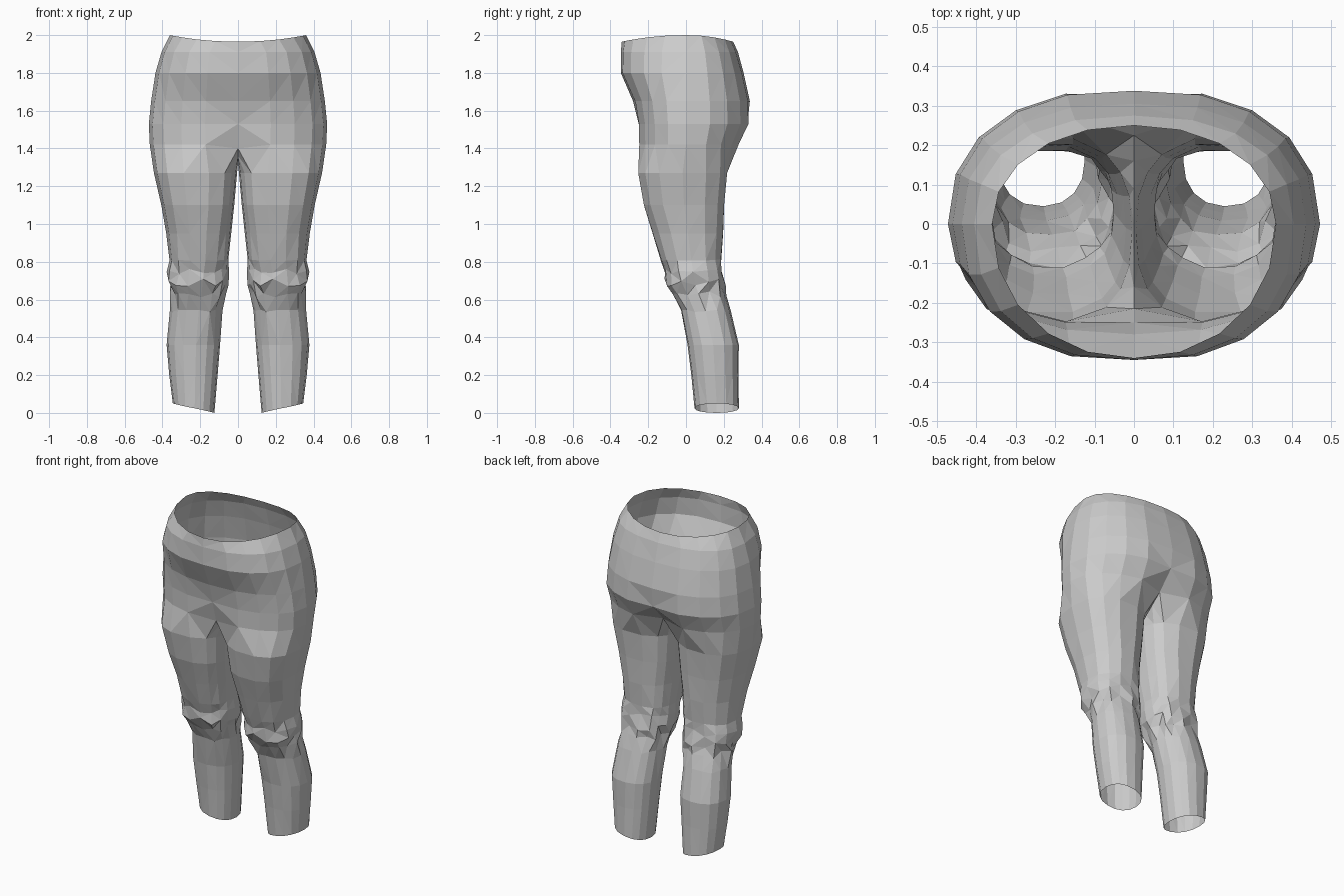
import bpy, bmesh, random
from math import sin, cos, pi, radians

if "Cube" in bpy.data.objects:
    bpy.data.objects.remove(bpy.data.objects["Cube"])

random.seed(4)
N = 10      # segments in half of a trunk ring (front centre to back centre)
M = 6       # segments along the crotch seam / inner leg

# trunk rings: z, half width, front y, back y, centre front y, centre back y
TRUNK = [
    (2.00, .360, -.340, .250, -.340, .250),
    (1.91, .405, -.347, .275, -.345, .275),
    (1.80, .437, -.350, .308, -.345, .305),
    (1.65, .460, -.280, .342, -.280, .338),
    (1.53, .472, -.260, .345, -.250, .325),
    (1.42, .467, -.258, .290, -.215, .225),
]
# crotch seam from back to front: y, z
SEAM = [(.16, 1.365), (.09, 1.34), (0, 1.325), (-.09, 1.33), (-.16, 1.36)]
# leg rings: z, inner x, outer x, front y, back y, knee fold strength
LEG = [
    (1.27, .005, .445, -.257, .222, 0),
    (1.10, .020, .406, -.227, .206, 0),
    (0.95, .036, .380, -.180, .200, 0),
    (0.81, .048, .366, -.135, .192, .003),
    (0.75, .053, .368, -.120, .195, .010),
    (0.69, .060, .368, -.102, .202, .014),
    (0.63, .072, .355, -.075, .208, .012),
    (0.54, .087, .362, -.030, .238, .005),
    (0.36, .095, .378, .008, .280, 0),
    (0.20, .108, .364, .028, .278, 0),
    (0.00, .125, .345, .045, .280, 0),
]


def spow(v, n):
    return (abs(v) ** (2 / n)) * (1 if v >= 0 else -1)


bm = bmesh.new()


def bridge(a, b, closed):
    for i in range(len(a) if closed else len(a) - 1):
        j = (i + 1) % len(a)
        bm.faces.new((a[i], b[i], b[j], a[j]))


# hips and waist: half rings stacked downwards
rings = []
for k, (z, w, yf, yb, cf, cb) in enumerate(TRUNK):
    ring = []
    for i in range(N + 1):
        t = -pi / 2 + pi * i / N
        n = 2.1 if k == 0 else 2.35
        x = w * spow(cos(t), n)
        s = spow(sin(t), n)
        y = -yf * s if s < 0 else yb * s
        zz = z - (.035 * sin(t) ** 2 if k == 0 else 0)
        if i == 0:
            x, y = 0, cf
            zz -= .02 if k == 5 else 0
        elif i == N:
            x, y = 0, cb
        ring.append(bm.verts.new((x, y, zz)))
    if rings:
        bridge(rings[-1], ring, False)
    rings.append(ring)

# crotch seam closes the last half ring into the top of the leg
prev = rings[-1] + [bm.verts.new((0, y, z)) for y, z in SEAM]

# leg: closed rings down to the hem, with creases at the knee
for k, (z, xi, xo, yf, yb, fold) in enumerate(LEG):
    a = radians(130 - 1.5 * k)
    n = 2.5 if k < 2 else 2.25
    ring = []
    for i in range(N + M):
        t = -a + 2 * a * i / N if i <= N else a + (2 * pi - 2 * a) * (i - N) / M
        r = random.uniform(-1.3, 1) * fold
        x = (xi + xo) / 2 + ((xo - xi) / 2 + r) * spow(cos(t), n)
        y = (yf + yb) / 2 + ((yb - yf) / 2 + r) * spow(sin(t), n)
        zz = z + random.uniform(-1.5, 1.5) * fold
        if k == len(LEG) - 1:
            zz += .025 * (1 + cos(t))      # hem rises to the outside
        ring.append(bm.verts.new((x, y, zz)))
    bridge(prev, ring, True)
    prev = ring

# mirror to the other side, weld the centre line
geom = bm.verts[:] + bm.edges[:] + bm.faces[:]
bmesh.ops.mirror(bm, geom=geom, axis='X', merge_dist=.0005)
bmesh.ops.remove_doubles(bm, verts=bm.verts, dist=.0005)
bmesh.ops.triangulate(bm, faces=bm.faces)
bmesh.ops.recalc_face_normals(bm, faces=bm.faces)
# make sure the normals face outwards
side = max(bm.faces, key=lambda f: f.calc_center_median().x)
if side.normal.x < 0:
    bmesh.ops.reverse_faces(bm, faces=bm.faces)

mesh = bpy.data.meshes.new("trousers")
bm.to_mesh(mesh)
bm.free()
obj = bpy.data.objects.new("trousers", mesh)
bpy.context.collection.objects.link(obj)
